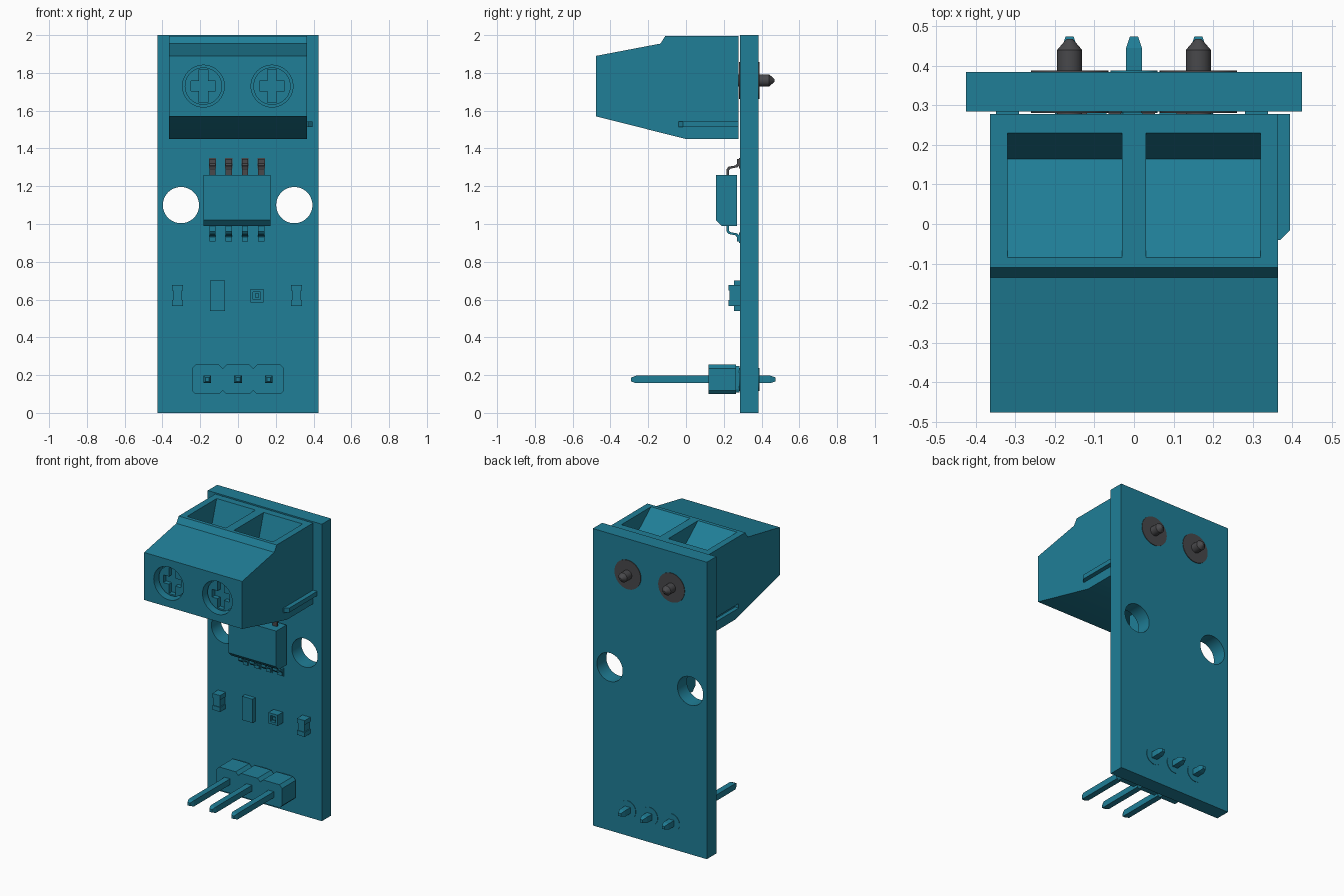
import bpy, bmesh, math
from mathutils import Vector

if "Cube" in bpy.data.objects:
    bpy.data.objects.remove(bpy.data.objects["Cube"])

teal = bpy.data.materials.new("teal")
teal.diffuse_color = (0.014, 0.21, 0.31, 1)
teal.use_nodes = True
teal.node_tree.nodes["Principled BSDF"].inputs["Base Color"].default_value = teal.diffuse_color
grey = bpy.data.materials.new("dark_grey")
grey.diffuse_color = (0.065, 0.065, 0.07, 1)
grey.use_nodes = True
grey.node_tree.nodes["Principled BSDF"].inputs["Base Color"].default_value = grey.diffuse_color


def finish(name, bm, mat=teal):
    bmesh.ops.recalc_face_normals(bm, faces=bm.faces)
    me = bpy.data.meshes.new(name)
    bm.to_mesh(me)
    bm.free()
    me.materials.append(mat)
    ob = bpy.data.objects.new(name, me)
    bpy.context.collection.objects.link(ob)
    return ob


def loft(name, rings, mat=teal):
    """Closed solid through matching rings of 3D points."""
    bm = bmesh.new()
    rows = [[bm.verts.new(p) for p in r] for r in rings]
    n = len(rows[0])
    for a, b in zip(rows, rows[1:]):
        for i in range(n):
            bm.faces.new((a[i], a[(i + 1) % n], b[(i + 1) % n], b[i]))
    bm.faces.new(rows[0])
    bm.faces.new(rows[-1])
    return finish(name, bm, mat)


def along_x(name, pts, x0, x1, mat=teal):
    return loft(name, [[(x, y, z) for y, z in pts] for x in (x0, x1)], mat)


def along_y(name, pts, y0, y1, mat=teal):
    return loft(name, [[(x, y, z) for x, z in pts] for y in (y0, y1)], mat)


def box(name, x0, x1, y0, y1, z0, z1, mat=teal):
    return along_y(name, [(x0, z0), (x1, z0), (x1, z1), (x0, z1)], y0, y1, mat)


def spindle(name, x, z, stations, n, mat=teal, turn=0.0):
    """Rod along y; stations are (y, radius)."""
    ob = loft(name, [[(x + r * math.cos(turn + i * math.tau / n), y,
                       z + r * math.sin(turn + i * math.tau / n)) for i in range(n)]
                     for y, r in stations], mat)
    if n > 8:
        smooth(ob)
    return ob


def smooth(ob):
    bpy.ops.object.select_all(action='DESELECT')
    ob.select_set(True)
    bpy.context.view_layer.objects.active = ob
    bpy.ops.object.shade_smooth_by_angle(angle=math.radians(30))


def cut(ob, cutters):
    bpy.context.view_layer.objects.active = ob
    for c in cutters:
        c.hide_render = True
        m = ob.modifiers.new("cut", 'BOOLEAN')
        m.operation, m.solver, m.object = 'DIFFERENCE', 'EXACT', c
        bpy.ops.object.modifier_apply(modifier=m.name)
        bpy.data.objects.remove(c)


def tint(ob, co, no):
    """Grey on the far side of a plane, teal on the other."""
    co, no = Vector(co), Vector(no)
    bm = bmesh.new()
    bm.from_mesh(ob.data)
    bmesh.ops.bisect_plane(bm, geom=bm.verts[:] + bm.edges[:] + bm.faces[:],
                           plane_co=co, plane_no=no)
    for f in bm.faces:
        f.material_index = int((f.calc_center_median() - co).dot(no) > 0)
    bm.to_mesh(ob.data)
    bm.free()
    ob.data.materials.clear()
    ob.data.materials.append(teal)
    ob.data.materials.append(grey)


# circuit board with two mounting holes
board = box("circuit_board", -0.425, 0.425, 0.285, 0.385, 0, 2)
cut(board, [spindle("hole", x, 1.10, [(0.2, 0.096), (0.5, 0.096)], 48) for x in (-0.302, 0.298)])
tint(board, (0, 0, 1.14), (0, 0, 1))
smooth(board)

# screw terminal housing: wire funnels, screw wells and side groove
block = along_x("terminal_housing", [(-0.477, 1.57), (-0.477, 1.89), (-0.135, 1.955), (-0.11, 1.995),
                                     (0.278, 1.995), (0.278, 1.45), (0, 1.45)], -0.365, 0.365)
cutters = [along_x("funnel", [(-0.105, 2.015), (-0.085, 1.995), (0.165, 1.79), (0.23, 1.995), (0.235, 2.015)],
                   a, a + 0.29) for a in (-0.32, 0.03)]
cutters += [spindle("well", x, 1.73, [(-0.6, 0.111), (-0.40, 0.111)], 40) for x in (-0.183, 0.18)]
cutters.append(box("groove", -0.4, -0.338, -0.04, 0.4, 1.513, 1.543))
cut(block, cutters)
tint(block, (0, 0.14, 0), (0, 1, 0))
smooth(block)

# side rib with a sloped nose
rib = loft("terminal_rib", [[(0.36, 0.278, z), (0.36, -0.04, z), (0.37, -0.04, z), (0.395, -0.015, z),
                             (0.395, 0.278, z)] for z in (1.513, 1.543)])

# screws with cross slots
for x in (-0.183, 0.18):
    screw = spindle("terminal_screw", x, 1.73, [(-0.44, 0.099), (-0.39, 0.099)], 40)
    cut(screw, [box("slot", x - w, x + w, -0.5, -0.41, 1.73 - h, 1.73 + h)
                for w, h in ((0.024, 0.088), (0.065, 0.026))])
    smooth(screw)

# terminal pins and their pads
for x in (-0.163, 0.163):
    spindle("terminal_pin", x, 1.76, [(0.27, 0.032), (0.44, 0.032), (0.468, 0.008)], 24, grey)
    spindle("terminal_pad", x, 1.76, [(0.281, 0.098), (0.389, 0.098)], 40, grey)

# current sensor chip with bevelled edge
chip = along_x("sensor_chip", [(0.16, 1.26), (0.16, 1.02), (0.19, 0.99), (0.27, 0.99), (0.27, 1.26)],
               -0.183, 0.172)
tint(chip, (0, 0, 1.13), (0, 0, 1))

# bent chip legs on both edges, with pads
leg = [(0.215, 0.13), (0.215, 0.165), (0.225, 0.178), (0.262, 0.185), (0.27, 0.195), (0.27, 0.218),
       (0.282, 0.218), (0.282, 0.185), (0.272, 0.175), (0.235, 0.168), (0.228, 0.16), (0.228, 0.13)]
for s, mat in ((1, grey), (-1, teal)):
    for i in range(4):
        x = -0.135 + i * 0.086
        along_x("chip_leg", [(y, 1.125 + s * d) for y, d in leg], x - 0.016, x + 0.016, mat)
        z0, z1 = sorted((1.125 + s * 0.17, 1.125 + s * 0.225))
        box("chip_pad", x - 0.019, x + 0.019, 0.281, 0.29, z0, z1, mat)

# two small capacitors with wider end caps
for x in (-0.32, 0.31):
    box("capacitor_body", x - 0.023, x + 0.023, 0.23, 0.285, 0.59, 0.655)
    for z in (0.567, 0.647):
        box("capacitor_end", x - 0.029, x + 0.029, 0.225, 0.286, z, z + 0.03)

# resistor
box("resistor_body", -0.148, -0.07, 0.255, 0.286, 0.54, 0.70)

# indicator light: stepped base and recessed lens
lamp = box("light_base", 0.065, 0.135, 0.23, 0.286, 0.585, 0.657)
cut(lamp, [box("recess", 0.08, 0.12, 0.2, 0.25, 0.601, 0.641)])
box("light_lens", 0.09, 0.11, 0.24, 0.26, 0.611, 0.631)

# pin header: three chamfered cells, square pins and pads
c, w, h = 0.02, 0.0815, 0.078
for x in (-0.163, 0, 0.163):
    cell = [(-w, -h + c), (-w + c, -h), (w - c, -h), (w, -h + c), (w, h - c), (w - c, h), (-w + c, h), (-w, h - c)]
    along_y("header_cell", [(x + a, 0.177 + b) for a, b in cell], 0.12, 0.265)
    along_y("header_foot", [(x + a * 0.45, 0.177 + b * 0.9) for a, b in cell], 0.26, 0.283)
    r = 0.02 * math.sqrt(2)
    spindle("header_pin", x, 0.177, [(-0.29, r / 2), (-0.265, r), (0.445, r), (0.475, r / 2)],
            4, teal, math.pi / 4)
    spindle("header_pad", x, 0.177, [(0.281, 0.06), (0.388, 0.06)], 32)
